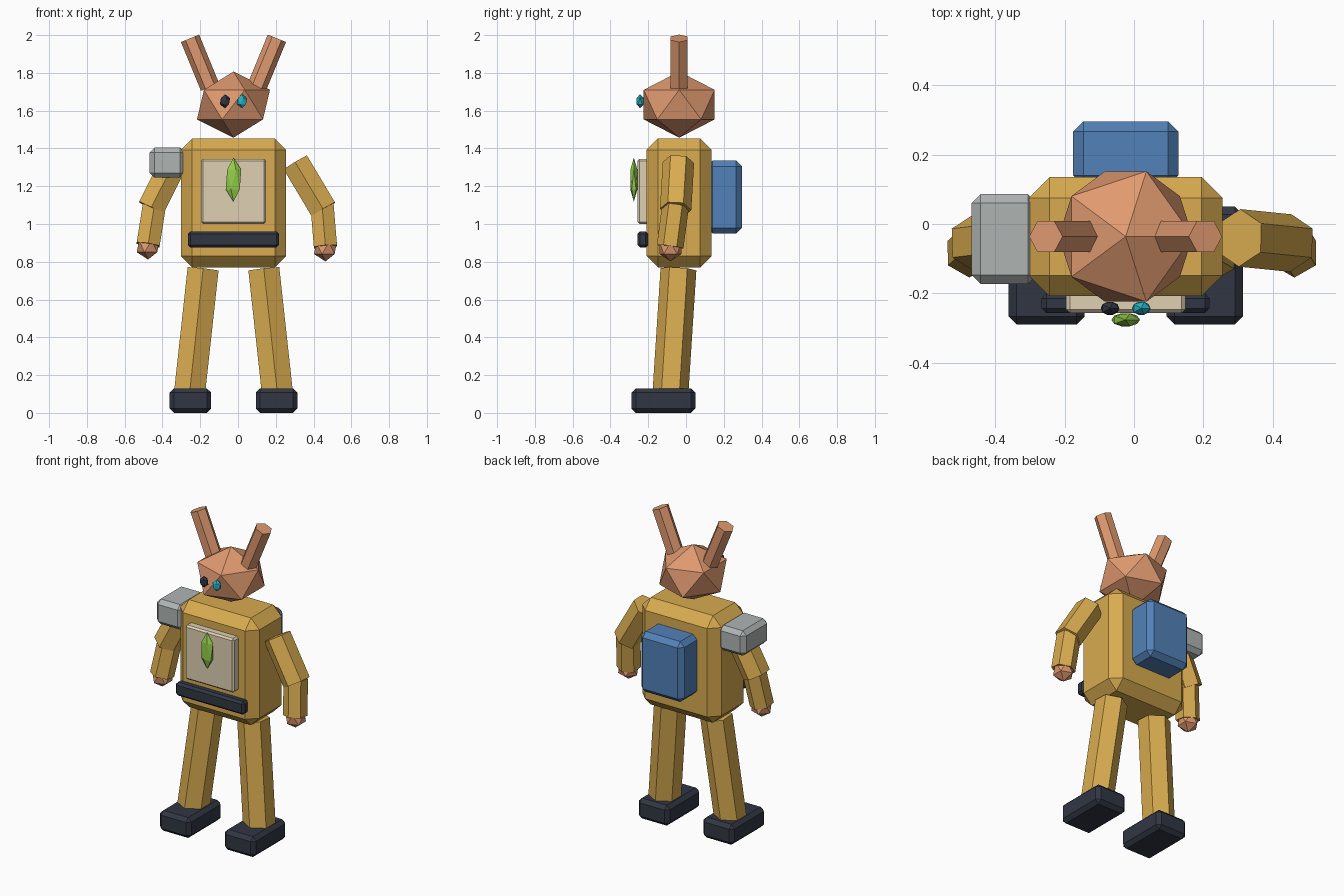
import bpy, bmesh, math
from mathutils import Vector, Matrix

cube = bpy.data.objects.get("Cube")
if cube:
    bpy.data.objects.remove(cube, do_unlink=True)

CX, CY = -0.024, -0.036  # body axis


def material(name, rgb):
    mat = bpy.data.materials.new(name)
    mat.use_nodes = True
    colour = (*rgb, 1)
    mat.diffuse_color = colour
    mat.node_tree.nodes["Principled BSDF"].inputs["Base Color"].default_value = colour
    return mat


OCHRE = material("ochre", (0.69, 0.41, 0.08))
SKIN = material("copper", (0.74, 0.32, 0.16))
CREAM = material("cream", (0.74, 0.63, 0.45))
DARK = material("dark navy", (0.03, 0.037, 0.055))
GREY = material("grey", (0.43, 0.46, 0.455))
BLUE = material("blue", (0.085, 0.22, 0.48))
GREEN = material("green", (0.30, 0.62, 0.07))
CYAN = material("cyan", (0.02, 0.45, 0.56))


def finish(name, bm, mat, location=(0, 0, 0)):
    bmesh.ops.recalc_face_normals(bm, faces=bm.faces)
    mesh = bpy.data.meshes.new(name)
    bm.to_mesh(mesh)
    bm.free()
    mesh.materials.append(mat)
    obj = bpy.data.objects.new(name, mesh)
    obj.location = location
    bpy.context.collection.objects.link(obj)
    return obj


def box(name, low, high, bevel, mat):
    """Chamfered box between two corners."""
    low, high = Vector(low), Vector(high)
    bm = bmesh.new()
    bmesh.ops.create_cube(bm, size=1)
    bmesh.ops.scale(bm, vec=high - low, verts=bm.verts)
    obj = finish(name, bm, mat, (low + high) / 2)
    mod = obj.modifiers.new("chamfer", 'BEVEL')
    mod.width = bevel
    mod.segments = 1
    return obj


def gem(name, center, radii, mat):
    """Stretched icosahedron."""
    bm = bmesh.new()
    bmesh.ops.create_icosphere(bm, subdivisions=1, radius=1)
    bmesh.ops.scale(bm, vec=radii, verts=bm.verts)
    return finish(name, bm, mat, center)


def limb(name, start, end, radius, corner, mat):
    """Six-sided prism with one corner pointing along a given direction."""
    start, end = Vector(start), Vector(end)
    axis = (end - start).normalized()
    u = Vector(corner)
    u = (u - axis * u.dot(axis)).normalized()
    v = axis.cross(u)
    bm = bmesh.new()
    ring = []
    for i in range(6):
        a = math.tau * i / 6
        ring.append(bm.verts.new(radius * (u * math.cos(a) + v * math.sin(a))))
    cap = bm.faces.new(ring)
    bm.normal_update()
    out = bmesh.ops.extrude_face_region(bm, geom=[cap], use_keep_orig=True)
    moved = [g for g in out["geom"] if isinstance(g, bmesh.types.BMVert)]
    bmesh.ops.translate(bm, vec=end - start, verts=moved)
    return finish(name, bm, mat, start)


# Torso with front plate, belt and backpack
box("torso", (CX - 0.279, -0.208, 0.77), (CX + 0.279, 0.135, 1.453), 0.06, OCHRE)
box("chest_panel", (CX - 0.172, -0.257, 1.0), (CX + 0.172, -0.195, 1.345), 0.011, CREAM)
box("belt", (CX - 0.242, -0.257, 0.876), (CX + 0.242, -0.2, 0.961), 0.014, DARK)
box("backpack", (CX - 0.152, 0.11, 0.95), (CX + 0.152, 0.296, 1.335), 0.03, BLUE)
gem("chest_gem", (CX, -0.276, 1.235), (0.046, 0.022, 0.117), GREEN)

# Head and eyes
gem("head", (CX, CY, 1.632), (0.216, 0.221, 0.175), SKIN)
gem("right_eye", (CX - 0.045, -0.243, 1.65), (0.03, 0.022, 0.037), DARK)
gem("left_eye", (CX + 0.045, -0.243, 1.65), (0.03, 0.022, 0.037), CYAN)

# Ears, legs and feet, mirrored about the body axis
for side, s in (("left", 1), ("right", -1)):
    limb(side + "_ear", (CX + s * 0.124, CY, 1.725), (CX + s * 0.23, CY, 1.983),
         0.052, (1, 0, 0), SKIN)
    limb(side + "_leg", (CX + s * 0.161, -0.04, 0.76), (CX + s * 0.232, -0.082, 0.11),
         0.095, (0, 1, 0), OCHRE)
    foot = CX + s * 0.228
    box(side + "_foot", (foot - 0.11, -0.289, 0), (foot + 0.11, 0.05, 0.13), 0.023, DARK)

# Arms, each with its own pose: shoulder, elbow, wrist as (x, z)
poses = {
    "left": ((0.304, 1.325), (0.452, 1.077), (0.445, 1.1), (0.463, 0.88)),
    "right": ((-0.333, 1.338), (-0.46, 1.085), (-0.443, 1.098), (-0.476, 0.89)),
}
for side, (shoulder, elbow, top, wrist) in poses.items():
    def at(p, y):
        return (p[0], y, p[1])
    limb(side + "_upper_arm", at(shoulder, -0.04), at(elbow, -0.055), 0.083, (0, 1, 0), OCHRE)
    limb(side + "_forearm", at(top, -0.055), at(wrist, -0.084), 0.071, (0, 1, 0), OCHRE)
    gem(side + "_hand", (wrist[0], -0.082, wrist[1] - 0.008), (0.067, 0.067, 0.07), SKIN)

# Single shoulder guard
box("shoulder_guard", (-0.468, -0.173, 1.245), (-0.28, 0.086, 1.404), 0.026, GREY)
